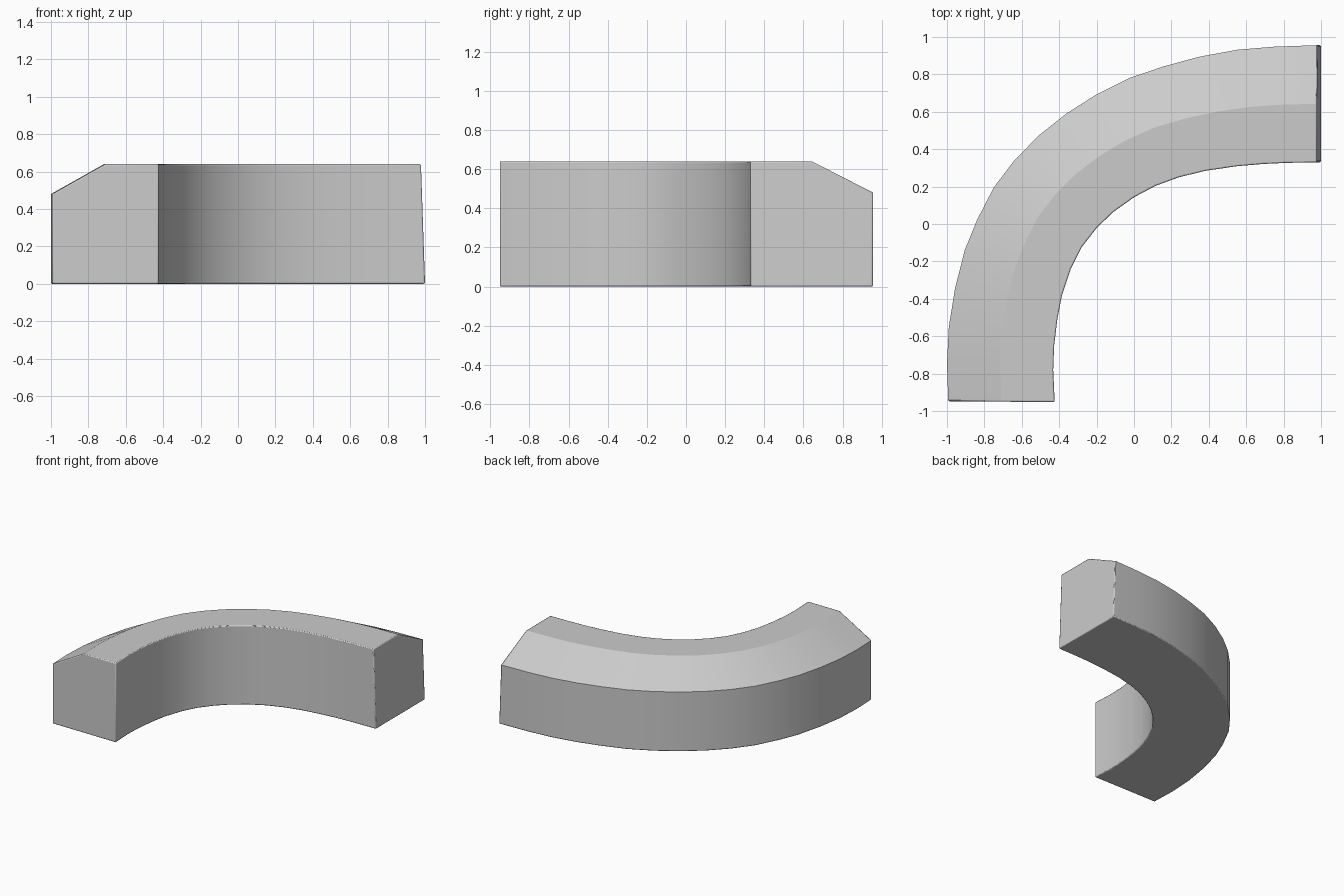
import bpy, bmesh

if "Cube" in bpy.data.objects:
    bpy.data.objects.remove(bpy.data.objects["Cube"])

# Plan outlines of the curved block: outer and inner edge, station by station
outer = [(-0.993, -0.948), (-1.0, -0.75), (-0.99, -0.55), (-0.957, -0.345), (-0.905, -0.14),
         (-0.84, 0.02), (-0.75, 0.195), (-0.64, 0.34), (-0.507, 0.475), (-0.362, 0.59),
         (-0.2, 0.693), (-0.018, 0.783), (0.16, 0.843), (0.352, 0.895), (0.556, 0.932),
         (0.75, 0.948), (1.0, 0.956)]
inner = [(-0.424, -0.952), (-0.432, -0.78), (-0.427, -0.65), (-0.41, -0.51), (-0.385, -0.38),
         (-0.338, -0.24), (-0.28, -0.125), (-0.2, -0.022), (-0.112, 0.063), (0.0, 0.143),
         (0.115, 0.204), (0.24, 0.25), (0.385, 0.285), (0.55, 0.309), (0.69, 0.321),
         (0.82, 0.327), (1.0, 0.33)]
TOP, EAVE, LEAN = 0.64, 0.48, 0.022

bm = bmesh.new()
rings = []
for i, (o, n) in enumerate(zip(outer, inner)):
    # Five-sided section: flat inner half, sloping outer half; last end leans in
    lean = LEAN if i == len(outer) - 1 else 0.0
    section = [(0, 0), (1, 0), (1, TOP), (0.5, TOP), (0, EAVE)]
    ring = []
    for t, z in section:
        x = o[0] + (n[0] - o[0]) * t - lean * z / TOP
        y = o[1] + (n[1] - o[1]) * t
        ring.append(bm.verts.new((x, y, z)))
    rings.append(ring)

# Skin and end caps
for a, b in zip(rings, rings[1:]):
    for k in range(5):
        m = (k + 1) % 5
        bm.faces.new((a[k], a[m], b[m], b[k]))
bm.faces.new(rings[0])
bm.faces.new(rings[-1])
bmesh.ops.recalc_face_normals(bm, faces=bm.faces[:])

mesh = bpy.data.meshes.new("curved_block")
bm.to_mesh(mesh)
bm.free()
block = bpy.data.objects.new("curved_block", mesh)
bpy.context.collection.objects.link(block)

# Slightly softened square corners
bev = block.modifiers.new("edge_softening", "BEVEL")
bev.width = 0.007
bev.segments = 2
bev.limit_method = "ANGLE"
bev.angle_limit = 1.2

bpy.context.view_layer.objects.active = block
block.select_set(True)
bpy.ops.object.shade_smooth_by_angle(angle=0.44)
